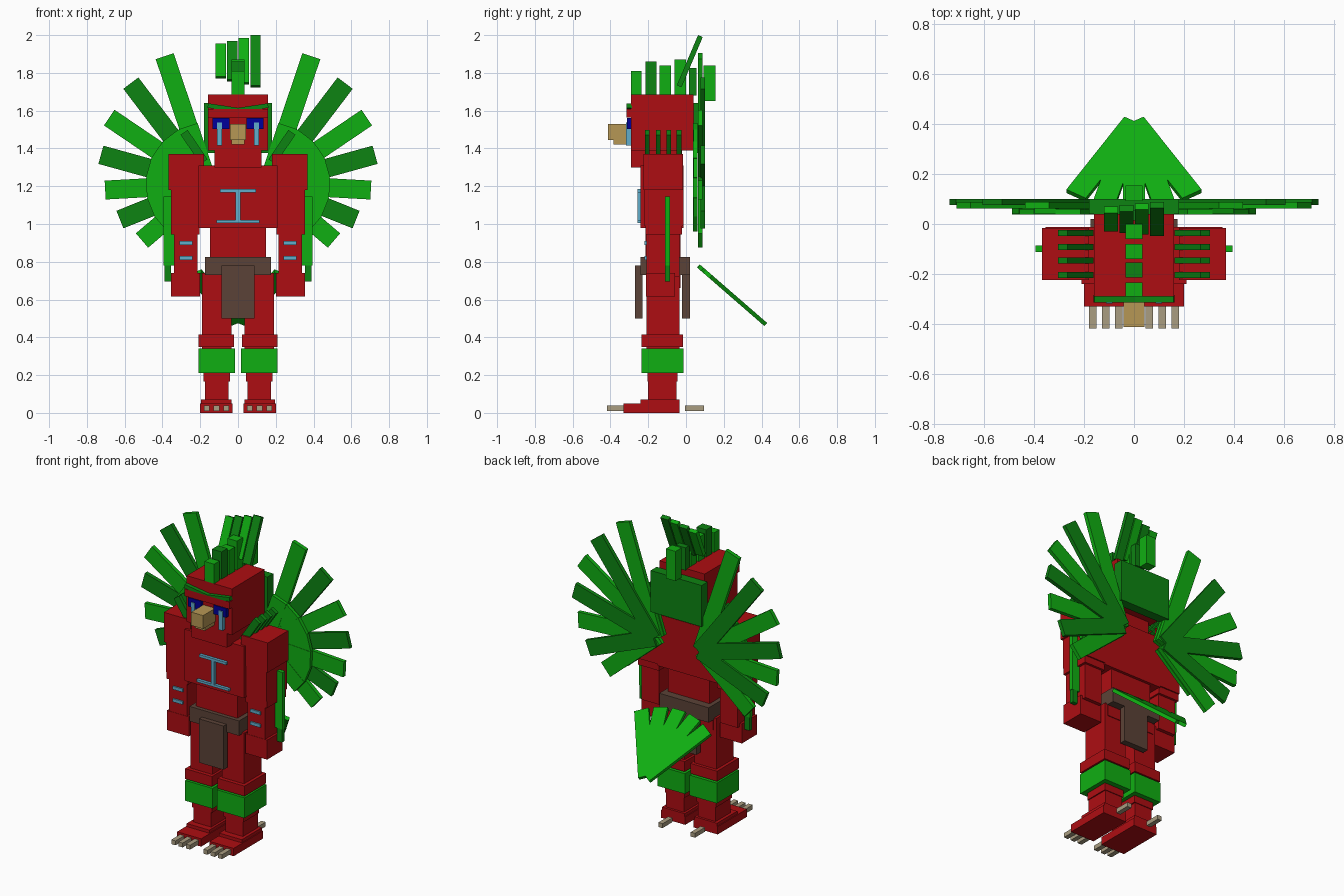
import bpy
import math
from mathutils import Vector, Matrix


def mat(name, rgb):
    m = bpy.data.materials.new(name)
    m.diffuse_color = (*rgb, 1)
    return m


RED = mat("red", (0.42, 0.004, 0.006))
GREEN = mat("bright green", (0.005, 0.43, 0.006))
DARK = mat("dark green", (0.004, 0.23, 0.006))
BROWN = mat("brown", (0.105, 0.055, 0.038))
TAN = mat("beak tan", (0.47, 0.31, 0.09))
CLAW = mat("claw grey", (0.40, 0.34, 0.22))
SKY = mat("light blue", (0.12, 0.42, 0.60))
BLUE = mat("deep blue", (0.0, 0.0, 0.32))


def solid(name, matrix, size, m):
    """Box of the given size placed by a matrix."""
    h = [s / 2 for s in size]
    verts = [matrix @ Vector((x * h[0], y * h[1], z * h[2]))
             for x in (-1, 1) for y in (-1, 1) for z in (-1, 1)]
    faces = [(0, 1, 3, 2), (4, 6, 7, 5), (0, 4, 5, 1),
             (2, 3, 7, 6), (0, 2, 6, 4), (1, 5, 7, 3)]
    me = bpy.data.meshes.new(name)
    me.from_pydata(verts, [], faces)
    me.materials.append(m)
    ob = bpy.data.objects.new(name, me)
    bpy.context.collection.objects.link(ob)
    return ob


def box(name, x, y, z, m):
    """Box from (min, max) ranges."""
    c = [(r[0] + r[1]) / 2 for r in (x, y, z)]
    return solid(name, Matrix.Translation(c), [r[1] - r[0] for r in (x, y, z)], m)


def pair(name, x, y, z, m):
    """Box mirrored to both sides."""
    box(name + "_right", x, y, z, m)
    box(name + "_left", (-x[1], -x[0]), y, z, m)


def strip(name, p0, p1, width, thick, normal, m):
    """Flat feather from p0 to p1 facing along normal."""
    p0, p1, n = Vector(p0), Vector(p1), Vector(normal).normalized()
    d = (p1 - p0).normalized()
    s = n.cross(d).normalized()
    rot = Matrix((s, n, d)).transposed().to_4x4()
    return solid(name, Matrix.Translation((p0 + p1) / 2) @ rot,
                 (width, thick, (p1 - p0).length), m)


# Feet and claws
pair("foot_front", (0.03, 0.2), (-0.33, -0.035), (0, 0.05), RED)
pair("foot_heel", (0.035, 0.195), (-0.24, -0.035), (0.05, 0.07), RED)
for i, x in enumerate((0.062, 0.114, 0.165)):
    pair(f"toe_claw_{i}", (x - 0.015, x + 0.015), (-0.418, -0.32), (0.01, 0.038), CLAW)
pair("heel_claw", (0.1, 0.13), (-0.005, 0.095), (0.01, 0.038), CLAW)

# Legs
pair("shin", (0.05, 0.175), (-0.2, -0.05), (0.07, 0.21), RED)
pair("ankle_ring", (0.042, 0.182), (-0.205, -0.045), (0.165, 0.21), RED)
pair("leg_band", (0.016, 0.21), (-0.235, -0.012), (0.21, 0.34), GREEN)
pair("knee", (0.02, 0.21), (-0.235, -0.015), (0.35, 0.415), RED)
pair("thigh", (0.035, 0.19), (-0.21, -0.035), (0.33, 0.74), RED)

# Hips, belt and loincloth
box("pelvis", (-0.17, 0.17), (-0.21, -0.03), (0.66, 0.8), RED)
box("belt", (-0.175, 0.175), (-0.24, 0.02), (0.73, 0.825), BROWN)
box("cloth_front", (-0.087, 0.087), (-0.27, -0.23), (0.5, 0.78), BROWN)
box("cloth_back", (-0.087, 0.087), (-0.02, 0.02), (0.5, 0.78), BROWN)

# Torso and chest mark
box("abdomen", (-0.147, 0.147), (-0.215, -0.03), (0.8, 1.0), RED)
box("chest", (-0.21, 0.21), (-0.24, -0.012), (0.98, 1.31), RED)
box("chest_mark_top", (-0.095, 0.095), (-0.258, -0.235), (1.168, 1.185), SKY)
box("chest_mark_stem", (-0.012, 0.012), (-0.258, -0.235), (1.02, 1.17), SKY)
box("chest_mark_base", (-0.115, 0.115), (-0.258, -0.235), (1.005, 1.02), SKY)

# Arms
pair("shoulder", (0.18, 0.368), (-0.225, -0.017), (1.18, 1.37), RED)
pair("upper_arm", (0.205, 0.355), (-0.22, -0.012), (0.99, 1.19), RED)
pair("elbow", (0.205, 0.355), (-0.215, -0.02), (0.945, 0.99), RED)
pair("forearm", (0.215, 0.34), (-0.21, -0.035), (0.72, 0.95), RED)
pair("hand", (0.2, 0.355), (-0.212, -0.058), (0.615, 0.74), RED)
for i, z in enumerate((0.82, 0.9)):
    pair(f"arm_stripe_{i}", (0.24, 0.31), (-0.219, -0.205), (z - 0.01, z + 0.01), SKY)
pair("arm_feather", (0.34, 0.394), (-0.112, -0.086), (0.78, 1.145), GREEN)
pair("arm_feather_tip", (0.355, 0.39), (-0.112, -0.086), (0.695, 0.78), DARK)

# Head and face
box("head", (-0.16, 0.16), (-0.29, 0.04), (1.39, 1.685), RED)
box("jaw", (-0.125, 0.125), (-0.29, -0.02), (1.3, 1.4), RED)
box("brow", (-0.16, 0.16), (-0.315, -0.28), (1.565, 1.61), RED)
pair("eye", (0.045, 0.135), (-0.312, -0.285), (1.503, 1.56), BLUE)
pair("cheek_stripe", (0.086, 0.112), (-0.318, -0.285), (1.415, 1.538), SKY)
box("beak_upper", (-0.042, 0.042), (-0.413, -0.285), (1.445, 1.53), TAN)
box("beak_lower", (-0.035, 0.035), (-0.385, -0.285), (1.42, 1.445), TAN)
for s in (1, -1):
    strip("eyebrow", (s * 0.16, -0.3, 1.627), (0, -0.3, 1.603), 0.024, 0.03, (0, 1, 0), DARK)

# Headdress back panel, crest row and tall crest feathers
box("headdress_panel", (-0.18, 0.18), (0.04, 0.1), (1.375, 1.64), DARK)
crest = [(-0.29, -0.235, 1.685, 1.81), (-0.215, -0.155, 1.68, 1.86),
         (-0.14, -0.08, 1.685, 1.84), (-0.06, 0.0, 1.68, 1.87),
         (0.015, 0.055, 1.68, 1.825), (0.092, 0.155, 1.65, 1.84)]
for i, (y0, y1, z0, z1) in enumerate(crest):
    box(f"crest_{i}", (-0.034, 0.034), (y0, y1), (z0, z1), DARK if i in (1, 4) else GREEN)
tilt = Vector((0, math.sin(0.40), math.cos(0.40)))
for i in range(4):
    c = Vector((-0.092 + 0.0615 * i, 0.02, 1.862))
    half = tilt * (0.095 + 0.0165 * i)
    strip(f"tall_crest_{i}", c - half, c + half, 0.055, 0.027,
          (0, tilt.z, -tilt.y), DARK if i % 2 else GREEN)

# Shoulder feathers and wing fans
for s in (1, -1):
    for i, y in enumerate((-0.205, -0.147, -0.092, -0.037)):
        strip(f"shoulder_feather_{i}", (s * 0.18, y, 1.33), (s * 0.285, y, 1.485),
              0.045, 0.024, (0, 1, 0), DARK)
    for i in range(7):
        a = math.radians(71.4 - 18.65 * i)
        d = Vector((s * math.cos(a), 0, math.sin(a)))
        y = 0.088 if i % 2 else 0.075
        p = Vector((s * 0.16, y, 1.21))
        strip(f"wing_feather_{i}", p, p + d * (0.716 - 0.043 * i), 0.1, 0.025,
              (0, 1, 0), DARK if i % 2 else GREEN)
        q = Vector((s * 0.16, 0.049 + 0.002 * (i % 2), 1.21))
        strip(f"wing_covert_{i}", q, q + d * 0.325, 0.105, 0.022, (0, 1, 0), GREEN)

# Tail fan, narrow end low and far back
slope = Vector((0, -0.755, 0.656))
for i in range(5):
    a = math.radians(-31 + 15.5 * i)
    d = Vector((math.sin(a), 0, 0)) + slope * math.cos(a)
    p = Vector((0, 0.405, 0.483))
    strip(f"tail_feather_{i}", p, p + d * 0.45, 0.09, 0.022, (0, 0.656, 0.755), GREEN)
